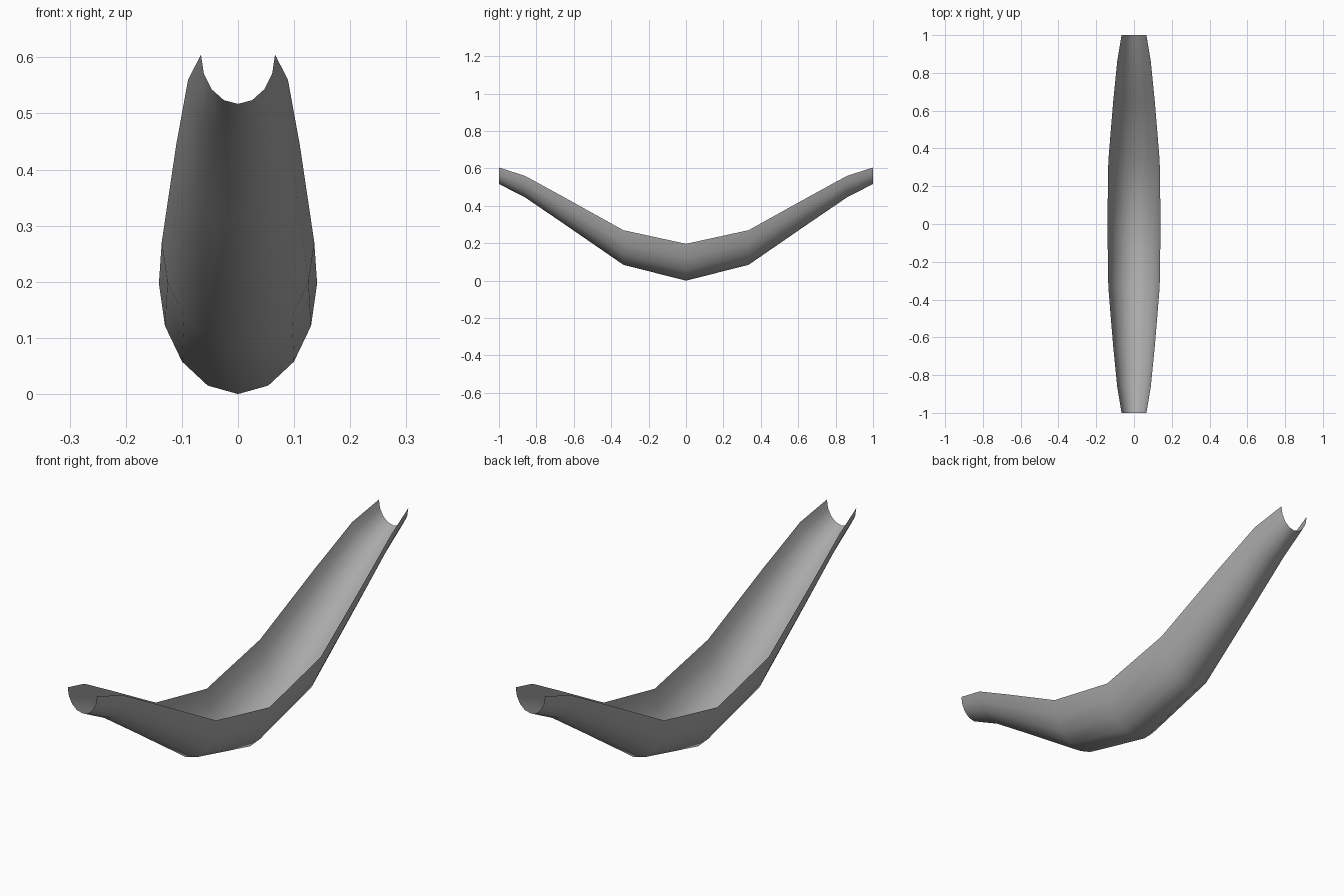
import bpy
import bmesh
import math

cube = bpy.data.objects.get("Cube")
if cube:
    bpy.data.objects.remove(cube, do_unlink=True)

# One plain grey for the whole sheet
grey = bpy.data.materials.new("plain_grey")
grey.use_nodes = True
colour = (0.4, 0.4, 0.4, 1)
grey.diffuse_color = colour
grey.node_tree.nodes["Principled BSDF"].inputs["Base Color"].default_value = colour

# Stations from the middle to the tip: y, half width, rim height, bottom height
half = [
    (0.0, 0.141, 0.197, 0.0),
    (0.335, 0.136, 0.27, 0.085),
    (0.65, 0.11, 0.445, 0.302),
    (0.86, 0.089, 0.56, 0.445),
    (1.0, 0.066, 0.605, 0.517),
]
stations = [(-y, w, r, b) for y, w, r, b in reversed(half[1:])] + half
SEGMENTS = 8


def trough_ring(bm, y, width, rim, bottom):
    """Lower half of an ellipse, open at the top."""
    angles = [math.pi * i / SEGMENTS for i in range(SEGMENTS + 1)]
    return [bm.verts.new((-width * math.cos(a), y, rim - (rim - bottom) * math.sin(a)))
            for a in angles]


# Bent open trough, lofted through the stations
bm = bmesh.new()
rings = [trough_ring(bm, *s) for s in stations]
for a, b in zip(rings, rings[1:]):
    for i in range(SEGMENTS):
        face = bm.faces.new((a[i], b[i], b[i + 1], a[i + 1]))
        face.smooth = True
bm.normal_update()

# Normals face outwards, away from the hollow
if sum(f.normal.z for f in bm.faces) > 0:
    bmesh.ops.reverse_faces(bm, faces=bm.faces[:])

mesh = bpy.data.meshes.new("curved_trough")
bm.to_mesh(mesh)
bm.free()
mesh.materials.append(grey)
trough = bpy.data.objects.new("curved_trough", mesh)
bpy.context.collection.objects.link(trough)
